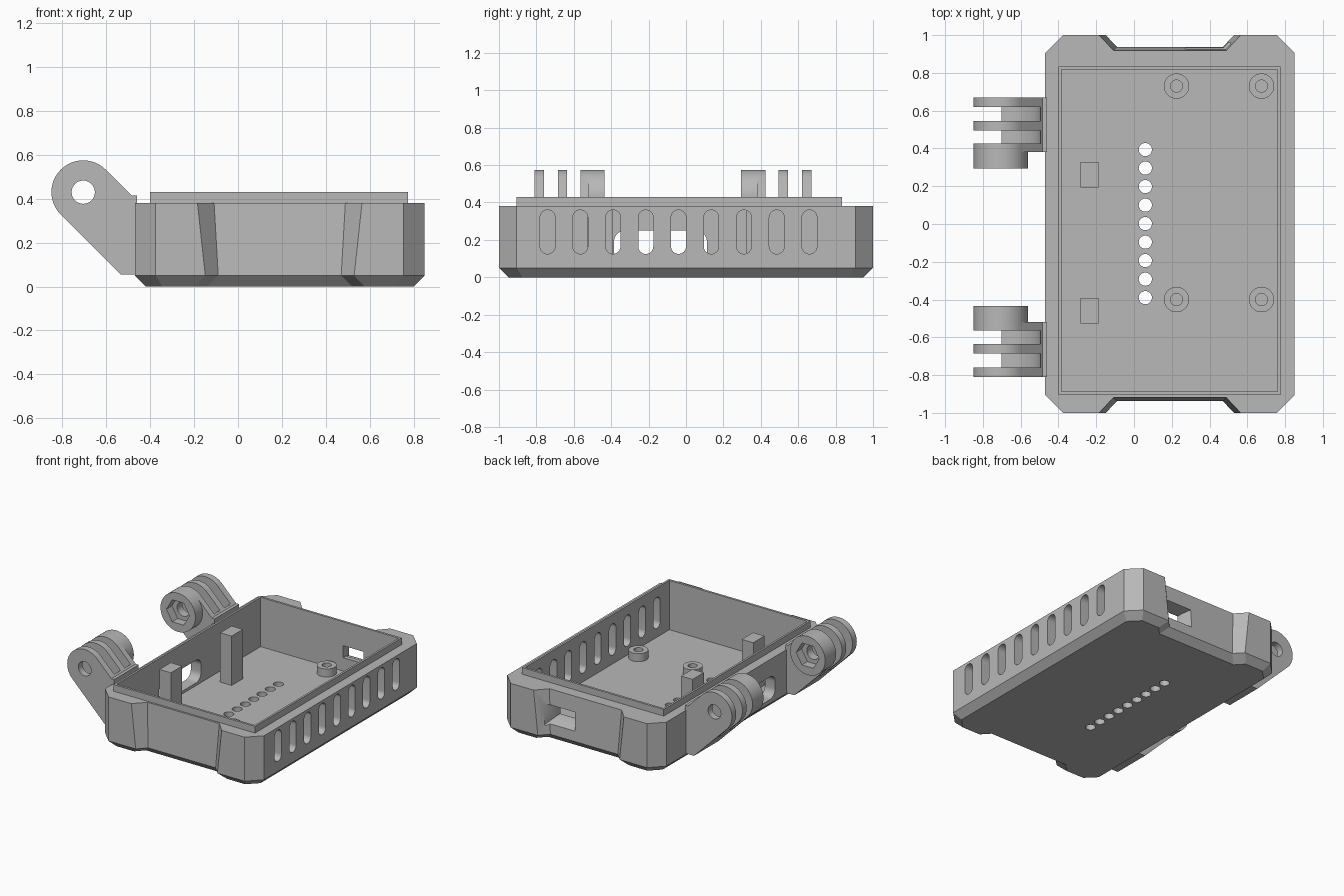
import bpy, bmesh, math

cube = bpy.data.objects.get("Cube")
if cube:
    bpy.data.objects.remove(cube, do_unlink=True)

grey = bpy.data.materials.new("plain grey")
grey.use_nodes = True
COLOUR = (0.48, 0.48, 0.48, 1)
grey.diffuse_color = COLOUR
grey.node_tree.nodes["Principled BSDF"].inputs["Base Color"].default_value = COLOUR


# --- helpers ---
def rect(x0, x1, y0, y1):
    return [(x0, y0), (x1, y0), (x1, y1), (x0, y1)]


def arc(cx, cy, r, a0, a1, n):
    angles = [math.radians(a0 + (a1 - a0) * i / n) for i in range(n + 1)]
    return [(cx + r * math.cos(a), cy + r * math.sin(a)) for a in angles]


def circle(cx, cy, r, n=32):
    return arc(cx, cy, r, 0, 360, n)[:-1]


def rounded(x0, x1, y0, y1, r):
    centres = [(x1 - r, y1 - r), (x0 + r, y1 - r), (x0 + r, y0 + r), (x1 - r, y0 + r)]
    pts = []
    for i, (cx, cy) in enumerate(centres):
        for p in arc(cx, cy, r, 90 * i, 90 * i + 90, 8):
            if not pts or math.dist(p, pts[-1]) > 1e-4:
                pts.append(p)
    return pts[:-1] if math.dist(pts[0], pts[-1]) < 1e-4 else pts


def ring(pts, axis, d):
    place = {"x": lambda u, v: (d, u, v), "y": lambda u, v: (u, d, v), "z": lambda u, v: (u, v, d)}
    return [place[axis](u, v) for u, v in pts]


def prism(pts, axis, a, b):
    return [ring(pts, axis, a), ring(pts, axis, b)]


def solid(name, *lofts):
    """One object from closed solids, each lofted through its rings."""
    bm = bmesh.new()
    for rings in lofts:
        rows = [[bm.verts.new(p) for p in r] for r in rings]
        n = len(rows[0])
        bm.faces.new(rows[0])
        bm.faces.new(rows[-1][::-1])
        for low, high in zip(rows, rows[1:]):
            for i in range(n):
                j = (i + 1) % n
                bm.faces.new((low[i], high[i], high[j], low[j]))
    bmesh.ops.recalc_face_normals(bm, faces=bm.faces)
    mesh = bpy.data.meshes.new(name)
    bm.to_mesh(mesh)
    bm.free()
    mesh.materials.append(grey)
    obj = bpy.data.objects.new(name, mesh)
    bpy.context.collection.objects.link(obj)
    return obj


def boolean(obj, operation, *lofts):
    tool = solid("cutter", *lofts)
    mod = obj.modifiers.new("boolean", "BOOLEAN")
    mod.operation, mod.solver, mod.object = operation, "EXACT", tool
    bpy.context.view_layer.update()
    deps = bpy.context.evaluated_depsgraph_get()
    mesh = bpy.data.meshes.new_from_object(obj.evaluated_get(deps))
    obj.modifiers.clear()
    obj.data = mesh
    bpy.data.objects.remove(tool, do_unlink=True)


def finish(obj):
    bpy.ops.object.select_all(action="DESELECT")
    obj.select_set(True)
    bpy.context.view_layer.objects.active = obj
    bpy.ops.object.shade_smooth_by_angle(angle=math.radians(30))


# --- tray: chamfered box with a raised lip ---
def outline(inset):
    x0, x1, y, c = -0.47 + inset, 0.85 - inset, 1 - inset, 0.095 - 0.4 * inset
    return [(x0 + c, -y), (x1 - c, -y), (x1, c - y), (x1, y - c),
            (x1 - c, y), (x0 + c, y), (x0, y - c), (x0, c - y)]


tray = solid("tray", [ring(outline(0.05), "z", 0), ring(outline(0), "z", 0.05),
                      ring(outline(0), "z", 0.38)])
boolean(tray, "UNION", prism(rect(-0.4, 0.775, -0.905, 0.835), "z", 0.3, 0.43))
boolean(tray, "DIFFERENCE", prism(rect(-0.385, 0.76, -0.888, 0.818), "z", 0.06, 0.6))


# --- tapered notches in both ends ---
def notch(side):
    rings = []
    for z, spread, depth in ((-0.01, 0.06, 0.88), (0.05, 0, 0.937), (0.4, 0.02, 0.918)):
        inner = (-0.09 - spread, 0.47 + spread)
        flare = 0.075 * (1.1 - depth) / 0.08
        pts = [(inner[0] - flare, 1.1), (inner[0], depth), (inner[1], depth), (inner[1] + flare, 1.1)]
        rings.append(ring([(x, side * y) for x, y in pts], "z", z))
    return rings


boolean(tray, "DIFFERENCE", notch(-1), notch(1))

# --- vents, side window, drain holes and the flared port ---
vents = [prism(rounded(y - 0.04, y + 0.04, 0.125, 0.36, 0.04), "x", 0.7, 0.9)
         for y in [-0.74 + 0.175 * i for i in range(9)]]
drains = [prism(circle(0.06, 0.394 - 0.098 * i, 0.035, 24), "z", -0.1, 0.1) for i in range(9)]
window = prism(rounded(-0.385, 0.112, 0.08, 0.25, 0.06), "x", -0.6, -0.3)
port = [ring(rect(0.30, 0.47, 0.16, 0.25), "y", 0.78),
        ring(rect(0.30, 0.47, 0.16, 0.25), "y", 0.85),
        ring(rect(0.26, 0.51, 0.115, 0.27), "y", 0.96)]
boolean(tray, "DIFFERENCE", window, port, *vents, *drains)
finish(tray)

# --- posts and screw bosses on the floor ---
for name, y in (("front_post", -0.46), ("back_post", 0.26)):
    solid(name, prism(rect(-0.283, -0.188, y - 0.067, y + 0.067), "z", 0.05, 0.43))
for x in (0.225, 0.675):
    for y in (-0.4, 0.73):
        boss = solid("screw_boss", prism(circle(x, y, 0.067), "z", 0.05, 0.12))
        boolean(boss, "DIFFERENCE", prism(circle(x, y, 0.032, 24), "z", 0.065, 0.2))
        finish(boss)

# --- hinges: forked arms with a thick knuckle and a hex nut pocket ---
PX, PZ, PR = -0.705, 0.43, 0.145
arm = arc(PX, PZ, PR, 45, 225, 24) + [(-0.535, 0.055), (-0.46, 0.055), (-0.46, 0.415), (-0.484, 0.415)]


def hinge(name, place):
    def part(pts, a, b):
        return prism(pts, "y", place(a), place(b))
    obj = solid(name, part(arm, 0.38, 0.67))
    boolean(obj, "DIFFERENCE", part(circle(PX, PZ, 0.21, 48), 0.425, 0.495),
            part(circle(PX, PZ, 0.21, 48), 0.545, 0.62))
    boolean(obj, "UNION", part(circle(PX, PZ, PR, 48), 0.295, 0.4))
    boolean(obj, "DIFFERENCE", part(circle(PX, PZ, 0.053), 0.2, 0.8))
    boolean(obj, "DIFFERENCE", part(circle(PX, PZ, 0.095, 6), 0.25, 0.36))
    finish(obj)


hinge("back_hinge", lambda y: y)
hinge("front_hinge", lambda y: -0.14 - y)
